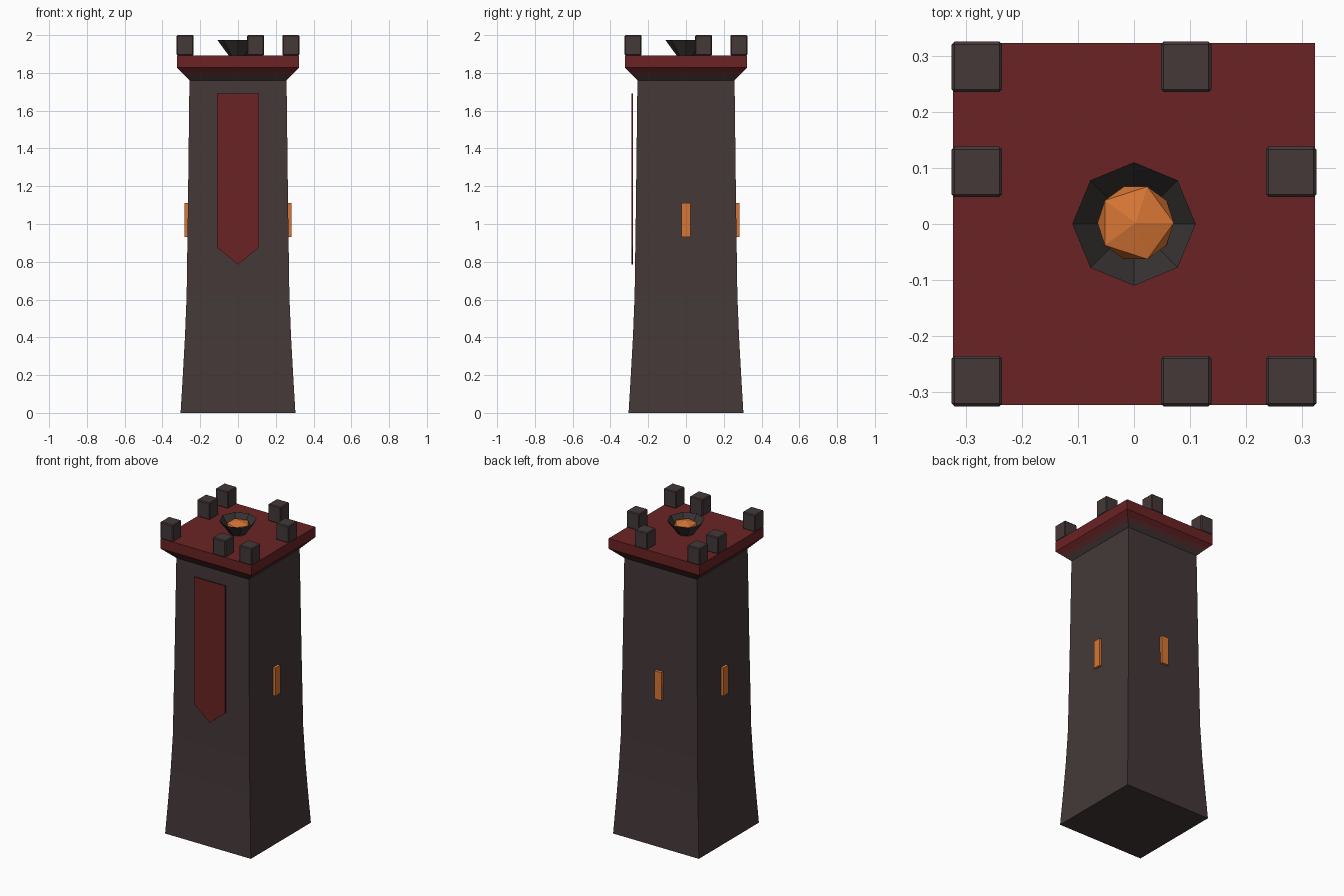
import bpy, bmesh, math
from mathutils import Matrix

if "Cube" in bpy.data.objects:
    bpy.data.objects.remove(bpy.data.objects["Cube"])


def mat(name, rgb):
    m = bpy.data.materials.new(name)
    m.diffuse_color = (*rgb, 1)
    m.use_nodes = True
    m.node_tree.nodes["Principled BSDF"].inputs["Base Color"].default_value = m.diffuse_color
    return m


STONE = mat("dark stone", (0.058, 0.040, 0.040))
RED = mat("deep red", (0.145, 0.017, 0.018))
MIX = mat("red brown", (0.105, 0.027, 0.028))
IRON = mat("dark iron", (0.040, 0.034, 0.033))
GLOW = mat("glowing orange", (0.68, 0.18, 0.035))


def finish(name, bm, *mats):
    bmesh.ops.recalc_face_normals(bm, faces=bm.faces)
    me = bpy.data.meshes.new(name)
    bm.to_mesh(me)
    bm.free()
    for m in mats:
        me.materials.append(m)
    ob = bpy.data.objects.new(name, me)
    bpy.context.collection.objects.link(ob)
    return ob


def loft(bm, rings, sides, turn=0.0, close_top=True):
    """Stack regular polygons given as (corner radius, z)."""
    prev = None
    for r, z in rings:
        ring = [bm.verts.new((r * math.cos(turn + math.tau * i / sides),
                              r * math.sin(turn + math.tau * i / sides), z))
                for i in range(sides)]
        if prev:
            for i in range(sides):
                j = (i + 1) % sides
                bm.faces.new((prev[i], prev[j], ring[j], ring[i]))
        else:
            bm.faces.new(ring[::-1])
        prev = ring
    if close_top:
        bm.faces.new(prev)


def square(rings):
    return [(h * math.sqrt(2), z) for h, z in rings]


def box(name, size, loc, m, bevel=0.0):
    bm = bmesh.new()
    bmesh.ops.create_cube(bm, size=1)
    bmesh.ops.scale(bm, vec=size, verts=bm.verts)
    if bevel:
        bmesh.ops.bevel(bm, geom=bm.edges[:], offset=bevel, segments=1, affect='EDGES')
    bmesh.ops.translate(bm, vec=loc, verts=bm.verts)
    return finish(name, bm, m)


# Tower shaft with flared foot
bm = bmesh.new()
loft(bm, square([(0.304, 0), (0.292, 0.2), (0.281, 0.4), (0.272, 0.62),
                 (0.265, 1.1), (0.257, 1.77)]), 4, math.pi / 4)
finish("tower_shaft", bm, STONE)

# Flared cap, stone fading to red on the underside
bm = bmesh.new()
loft(bm, square([(0.257, 1.76), (0.278, 1.782), (0.299, 1.804),
                 (0.323, 1.828), (0.323, 1.893)]), 4, math.pi / 4)
for f in bm.faces:
    z = f.calc_center_median().z
    f.material_index = 0 if z < 1.78 else 1 if z < 1.81 else 2
finish("tower_cap", bm, STONE, MIX, RED)

# Battlements, one corner and one middle block missing
E, M = 0.28, 0.093
for i, (x, y) in enumerate([(-E, E), (M, E), (-E, M), (E, M),
                            (-E, -E), (M, -E), (E, -E)]):
    box(f"merlon_{i + 1}", (0.09, 0.09, 0.108), (x, y, 1.946), STONE, 0.005)

# Fire bowl and embers
bm = bmesh.new()
loft(bm, [(0.05, 1.893), (0.11, 1.975)], 8, 0, close_top=False)
finish("fire_bowl", bm, IRON)
bm = bmesh.new()
bmesh.ops.create_icosphere(bm, subdivisions=1, radius=0.076)
bmesh.ops.transform(bm, verts=bm.verts,
                    matrix=Matrix.Translation((0.003, 0.002, 1.942)) @ Matrix.Diagonal((1, 1, 0.38, 1)))
finish("embers", bm, GLOW)

# Glowing windows on the right, back and left
for name, x, y in (("right", 1, 0), ("back", 0, 1), ("left", -1, 0)):
    box(f"window_{name}", (0.03 if x else 0.05, 0.03 if y else 0.05, 0.18),
        (0.268 * x, 0.268 * y, 1.02), GLOW)

# Hanging banner with pointed end
bm = bmesh.new()
pts = [(-0.11, 1.69), (-0.11, 0.875), (0, 0.785), (0.11, 0.875), (0.11, 1.69)]
face = bm.faces.new([bm.verts.new((x, -0.288, z)) for x, z in pts])
ext = bmesh.ops.extrude_face_region(bm, geom=[face])
bmesh.ops.translate(bm, vec=(0, 0.007, 0),
                    verts=[v for v in ext["geom"] if isinstance(v, bmesh.types.BMVert)])
finish("banner", bm, RED)
